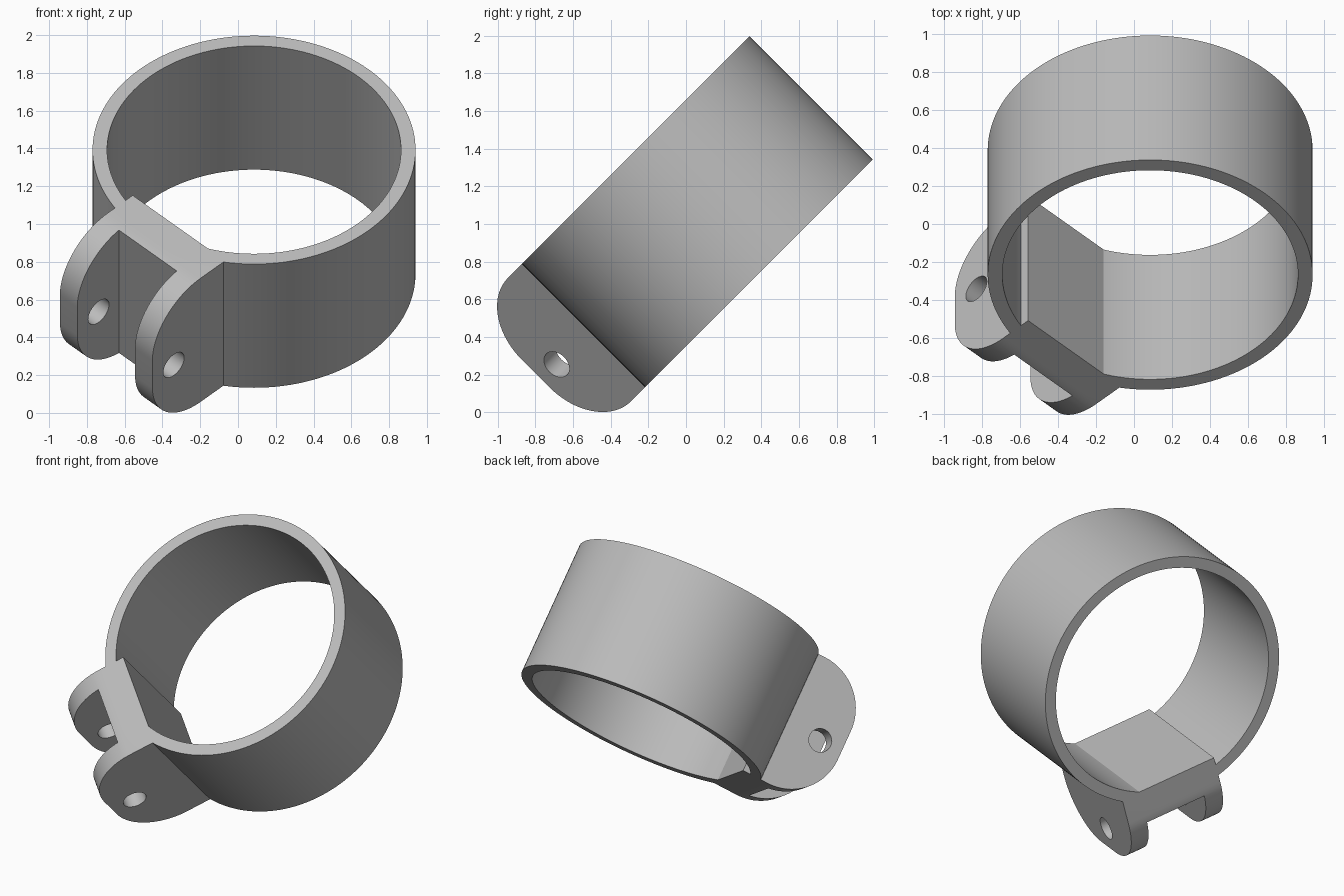
import bpy
import bmesh
import math
from mathutils import Matrix

cube = bpy.data.objects.get("Cube")
if cube:
    bpy.data.objects.remove(cube, do_unlink=True)

OUTER, INNER, HALF = 0.855, 0.778, 0.463   # ring radii and half height
LEFT, RIGHT = -0.2135, 0.479               # sides of the hinge mount
THICK = 0.13                               # lug thickness
SEAT, FLOOR, TIP = 0.695, 0.928, 1.24      # mount depths from the ring axis
FILLET = 0.36
PLACE = (Matrix.Translation((0.085, 0.06, 1.065))
         @ Matrix.Rotation(math.radians(45), 4, 'X')
         @ Matrix.Rotation(math.radians(-45), 4, 'Z'))

grey = bpy.data.materials.new("light grey")
grey.use_nodes = True
grey.diffuse_color = (0.5, 0.5, 0.5, 1)
grey.node_tree.nodes["Principled BSDF"].inputs["Base Color"].default_value = (0.5, 0.5, 0.5, 1)


def circle(radius, count, cx=0, cy=0):
    steps = [2 * math.pi * i / count for i in range(count)]
    return [(cx + radius * math.cos(a), cy + radius * math.sin(a)) for a in steps]


def prism(name, outline, low, high, axis='Z'):
    """Extrude an outline along Z, or a (depth, height) outline along X."""
    bm = bmesh.new()
    put = (lambda p, h: (p[0], p[1], h)) if axis == 'Z' else (lambda p, h: (h, -p[0], p[1]))
    bottom = [bm.verts.new(put(p, low)) for p in outline]
    top = [bm.verts.new(put(p, high)) for p in outline]
    bm.faces.new(bottom)
    bm.faces.new(top)
    for i in range(len(outline)):
        j = (i + 1) % len(outline)
        bm.faces.new((bottom[i], bottom[j], top[j], top[i]))
    bmesh.ops.recalc_face_normals(bm, faces=bm.faces)
    mesh = bpy.data.meshes.new(name)
    bm.to_mesh(mesh)
    bm.free()
    mesh.materials.append(grey)
    obj = bpy.data.objects.new(name, mesh)
    bpy.context.collection.objects.link(obj)
    obj.matrix_world = PLACE
    return obj


def combine(target, tool, operation):
    bpy.context.view_layer.update()
    mod = target.modifiers.new(operation.lower(), 'BOOLEAN')
    mod.operation, mod.object, mod.solver = operation, tool, 'EXACT'
    bpy.context.view_layer.objects.active = target
    bpy.ops.object.modifier_apply(modifier=mod.name)
    bpy.data.objects.remove(tool, do_unlink=True)


# Ring band
band = prism("clamp_ring", circle(OUTER, 144), -HALF, HALF)
combine(band, prism("bore", circle(INNER, 144), -1, 1), 'DIFFERENCE')

# Hinge mount: rounded profile across the full width
profile = [(SEAT, -HALF)]
for sign, order in ((-1, range(24, -1, -1)), (1, range(25))):
    for i in order:
        a = math.radians(90) * i / 24
        profile.append((TIP - FILLET + FILLET * math.cos(a),
                        sign * (HALF - FILLET + FILLET * math.sin(a))))
profile.append((SEAT, HALF))
mount = prism("hinge_mount", profile, LEFT, RIGHT, 'X')

# Gap between the two lugs, and the pin hole through both
gap = [(FLOOR, -1), (2, -1), (2, 1), (FLOOR, 1)]
combine(mount, prism("gap", gap, LEFT + THICK, RIGHT - THICK, 'X'), 'DIFFERENCE')
combine(mount, prism("pin_hole", circle(0.078, 48, 1.08, -0.045), -1, 1, 'X'), 'DIFFERENCE')

# Join into one solid
combine(band, mount, 'UNION')
bpy.ops.object.select_all(action='DESELECT')
band.select_set(True)
bpy.context.view_layer.objects.active = band
bpy.ops.object.shade_smooth_by_angle(angle=math.radians(25))
